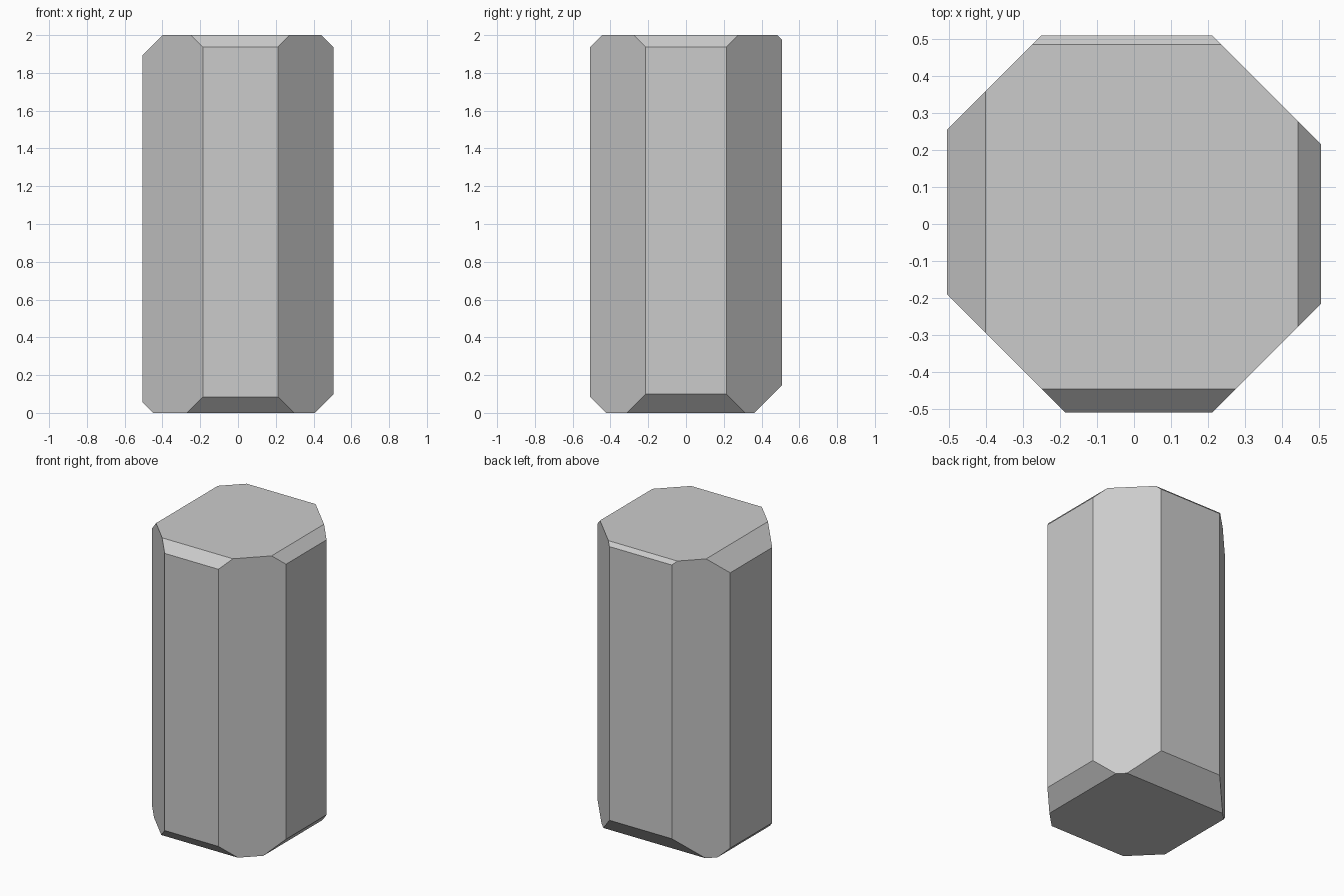
import bpy, bmesh
from mathutils import Vector

if "Cube" in bpy.data.objects:
    bpy.data.objects.remove(bpy.data.objects["Cube"])

HX, HY, H = 0.505, 0.508, 2.0

# Plain block
bm = bmesh.new()
bmesh.ops.create_cube(bm, size=1)
for v in bm.verts:
    v.co = Vector((v.co.x * 2 * HX, v.co.y * 2 * HY, (v.co.z + 0.5) * H))


def chamfer(sx, sy, sz, size):
    """Slice one edge at 45 degrees, removing `size` along both faces."""
    n = Vector((sx, sy, sz))
    edge = Vector((sx * HX, sy * HY, H / 2 + sz * H / 2))
    step = Vector((sx, 0, 0)) if sx else Vector((0, sy, 0))
    geom = bm.verts[:] + bm.edges[:] + bm.faces[:]
    cut = bmesh.ops.bisect_plane(bm, geom=geom, dist=1e-6, plane_co=edge - step * size,
                                 plane_no=n.normalized(), clear_outer=True)
    rim = [e for e in cut["geom_cut"] if isinstance(e, bmesh.types.BMEdge)]
    bmesh.ops.contextual_create(bm, geom=rim)


# Upright corners, then top rim, then bottom rim, each with its own width
for sx, sy, size in ((-1, -1, 0.319), (1, -1, 0.294), (1, 1, 0.294), (-1, 1, 0.254)):
    chamfer(sx, sy, 0, size)
for sx, sy, size in ((-1, 0, 0.105), (1, 0, 0.063), (0, -1, 0.063), (0, 1, 0.024)):
    chamfer(sx, sy, 1, size)
for sx, sy, size in ((-1, 0, 0.055), (1, 0, 0.099), (0, -1, 0.085), (0, 1, 0.147)):
    chamfer(sx, sy, -1, size)

bmesh.ops.recalc_face_normals(bm, faces=bm.faces[:])
mesh = bpy.data.meshes.new("chamfered_pillar")
bm.to_mesh(mesh)
bm.free()
bpy.context.collection.objects.link(bpy.data.objects.new("chamfered_pillar", mesh))
